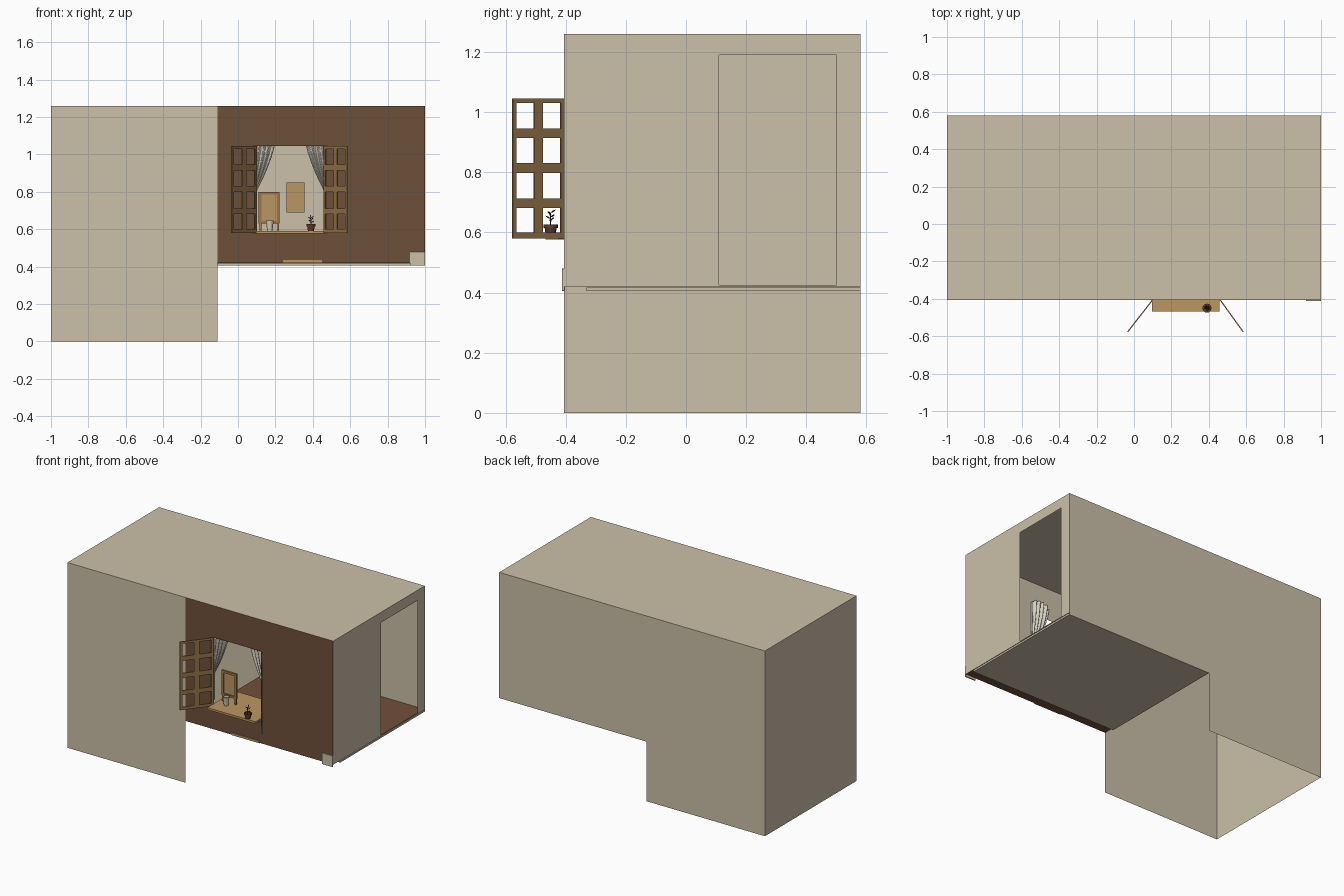
import bpy, bmesh, math

if "Cube" in bpy.data.objects:
    bpy.data.objects.remove(bpy.data.objects["Cube"])

def mat(name, r, g, b):
    m = bpy.data.materials.new(name)
    m.diffuse_color = (r, g, b, 1)
    m.use_nodes = True
    m.node_tree.nodes["Principled BSDF"].inputs["Base Color"].default_value = m.diffuse_color
    return m

BEIGE = mat("beige_plaster", .60, .525, .395)
BROWN = mat("brown_wall", .155, .080, .043)
FLOOR = mat("floor_brown", .17, .078, .042)
TAN = mat("tan_wood", .50, .305, .125)
FRAME = mat("shutter_wood", .32, .185, .068)
CLOTH = mat("curtain_cloth", .64, .61, .51)
CLAY = mat("clay", .105, .042, .024)
LEAF = mat("leaf", .03, .035, .015)

def finish(name, bm, m, smooth=False):
    me = bpy.data.meshes.new(name)
    bm.to_mesh(me)
    bm.free()
    me.materials.append(m)
    for p in me.polygons:
        p.use_smooth = smooth
    o = bpy.data.objects.new(name, me)
    bpy.context.collection.objects.link(o)
    return o

def panel(name, us, vs, fn, m, skip=lambda i, j: False, thick=0, flip=False):
    """Grid sheet placed by fn(u, v); skipped cells become openings."""
    bm = bmesh.new()
    g = [[bm.verts.new(fn(u, v)) for v in vs] for u in us]
    for i in range(len(us) - 1):
        for j in range(len(vs) - 1):
            if not skip(i, j):
                f = [g[i][j], g[i+1][j], g[i+1][j+1], g[i][j+1]]
                bm.faces.new(f[::-1] if flip else f)
    for v in [v for v in bm.verts if not v.link_faces]:
        bm.verts.remove(v)
    o = finish(name, bm, m)
    if thick:
        s = o.modifiers.new("thickness", 'SOLIDIFY')
        s.thickness, s.offset = thick, 0
    return o

def box(name, x0, x1, y0, y1, z0, z1, m, bevel=0):
    bm = bmesh.new()
    bmesh.ops.create_cube(bm, size=1)
    for v in bm.verts:
        v.co = ((x0+x1)/2 + v.co.x*(x1-x0), (y0+y1)/2 + v.co.y*(y1-y0), (z0+z1)/2 + v.co.z*(z1-z0))
    o = finish(name, bm, m)
    if bevel:
        b = o.modifiers.new("bevel", 'BEVEL')
        b.width, b.segments = bevel, 2
    return o

def lathe(name, cx, cy, prof, m, n=16):
    bm = bmesh.new()
    rings = [[bm.verts.new((cx + r*math.cos(2*math.pi*k/n), cy + r*math.sin(2*math.pi*k/n), z))
              for k in range(n)] for r, z in prof]
    for a, b in zip(rings, rings[1:]):
        for k in range(n):
            bm.faces.new((a[k], a[(k+1) % n], b[(k+1) % n], b[k]))
    bm.faces.new(rings[0][::-1])
    bm.faces.new(rings[-1])
    return finish(name, bm, m)

F, B, Z0, TOP = -.405, .58, .405, 1.26
SPLIT = -.11
at_y = lambda y: (lambda u, v: (u, y, v))
at_x = lambda x: (lambda u, v: (x, u, v))
at_z = lambda z: (lambda u, v: (u, v, z))
middle = lambda i, j: (i, j) == (1, 1)

# outer shell, open under and beside the tall end
panel("back_wall", [-1, SPLIT, 1], [0, Z0, TOP], at_y(B), BEIGE, lambda i, j: (i, j) == (1, 0), flip=True)
panel("left_wall", [F, B], [0, TOP], at_x(-1), BEIGE, flip=True)
panel("roof", [-1, 1], [F, B], at_z(TOP), BEIGE)
panel("front_plain_wall", [-1, SPLIT], [0, TOP], at_y(F), BEIGE)
panel("right_wall", [F, .11, .50, B], [.42, .425, 1.19, TOP], at_x(1), BEIGE, middle)

# brown window wall and its plaster lining
WX, WZ = [SPLIT, .10, .46, 1], [.42, .585, 1.045, TOP]
panel("front_window_wall", WX, WZ, at_y(F), BROWN, middle)
panel("window_wall_lining", [SPLIT, .10, .46, .998], WZ, at_y(F + .004), BEIGE, middle, flip=True)

# floor and recessed base
panel("floor", [SPLIT, 1], [F, B], at_z(.42), FLOOR)
box("floor_base", SPLIT, 1, -.33, B, Z0, .417, BEIGE)
box("corner_block", .92, 1, -.413, -.403, Z0, .48, BEIGE, .003)
box("front_step_plate", .24, .45, -.411, -.403, .42, .435, TAN)

# open lattice shutters, two panes wide and four high
SU = [0, .07, .42, .58, .93, 1]
SV = [.58, .60, .682, .712, .798, .83, .914, .945, 1.03, 1.045]
pane = lambda i, j: i % 2 == 1 and j % 2 == 1
for side, hinge, tip in (("left", .10, -.034), ("right", .46, .584)):
    panel(side + "_shutter", SU, SV,
          lambda u, v, h=hinge, t=tip: (h + (t - h)*u, F + (-.577 - F)*u, v),
          FRAME, pane, thick=.006)

# sill running inside as a desk
box("window_sill", .095, .458, -.467, -.17, .576, .59, TAN)

# tied-back curtains with folds
def curtain(name, s):
    bm = bmesh.new()
    nu, nv = 32, 18
    g = []
    for i in range(nu + 1):
        u, col = i/nu, []
        for j in range(nv + 1):
            z = 1.135 - .52*j/nv
            t = min(1, (1.135 - z)/.34)
            inner = .07 + .115*t**1.6
            off = .215 + (inner - .215)*u
            zz = z - (.03*abs(2*u - 1)**3 if j == 0 else 0)
            col.append(bm.verts.new((.28 + s*off, -.385 + .010*math.sin(u*math.pi*10)*(1 - .5*t), zz)))
        g.append(col)
    for i in range(nu):
        for j in range(nv):
            bm.faces.new((g[i][j], g[i+1][j], g[i+1][j+1], g[i][j+1]))
    finish(name, bm, CLOTH, True)

curtain("left_curtain", -1)
curtain("right_curtain", 1)

# framed board on the desk and picture on the back wall
panel("board_frame", [.11, .125, .208, .223], [.63, .645, .785, .80], at_y(-.33), FRAME, middle, thick=.014)
box("board_panel", .12, .213, -.329, -.323, .64, .79, TAN)
for k, x in enumerate((.115, .21)):
    box("board_foot_%d" % k, x, x + .01, -.335, -.325, .59, .632, FRAME)
box("wall_picture", .26, .355, .57, .578, .69, .85, TAN)

# cup on the desk
lathe("cup", .17, -.37, [(.014, .59), (.021, .648), (.018, .648), (.013, .60)], CLOTH)

# potted plant on the sill
PX, PY = .39, -.45
lathe("flower_pot", PX, PY, [(.016, .59), (.020, .615), (.024, .615), (.024, .627), (.020, .627), (.020, .62)], CLAY)
lathe("plant_stem", PX, PY, [(.002, .62), (.0015, .667)], LEAF, 6)
for k in range(7):
    a, z = k*2.4, .636 + .005*k
    bm = bmesh.new()
    bmesh.ops.create_icosphere(bm, subdivisions=1, radius=1)
    for v in bm.verts:
        x, y, w = v.co.x*.009 + .009, v.co.y*.004, v.co.z*.003
        v.co = (PX + x*math.cos(a) - y*math.sin(a), PY + x*math.sin(a) + y*math.cos(a), z + w + x*.5)
    finish("plant_leaf_%d" % k, bm, LEAF)
